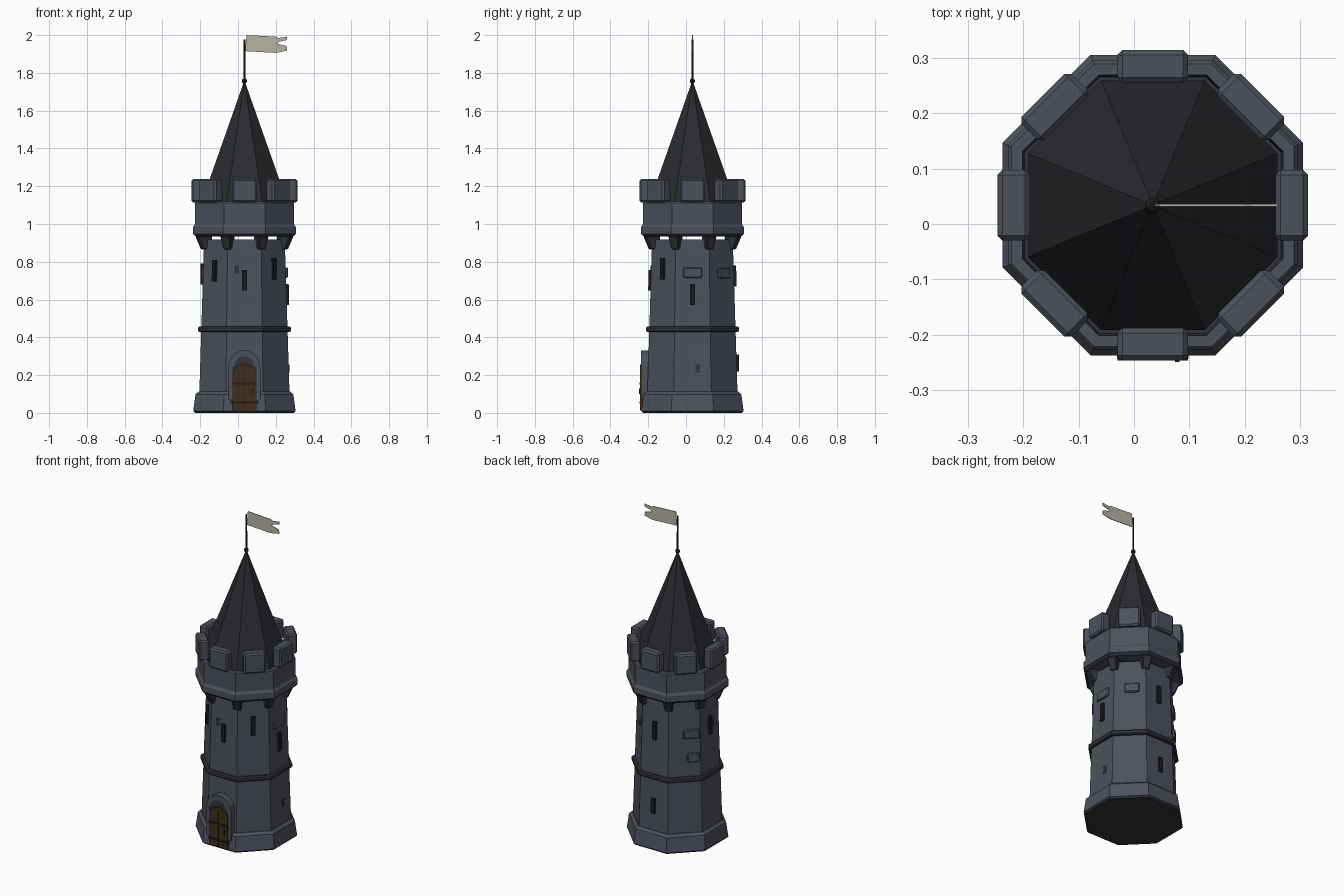
import bpy, bmesh, math
from mathutils import Matrix, Vector

if "Cube" in bpy.data.objects:
    bpy.data.objects.remove(bpy.data.objects["Cube"])

CX = CY = 0.034                       # tower axis


def mat(name, r, g, b):
    m = bpy.data.materials.new(name)
    m.diffuse_color = (r, g, b, 1)
    m.use_nodes = True
    m.node_tree.nodes["Principled BSDF"].inputs["Base Color"].default_value = m.diffuse_color
    return m


STONE = mat("slate stone", 0.074, 0.083, 0.108)
TRIM = mat("dark stone", 0.032, 0.034, 0.045)
ROOF = mat("roof slate", 0.023, 0.024, 0.029)
SLIT = mat("slit shadow", 0.011, 0.011, 0.013)
WOOD = mat("door wood", 0.050, 0.027, 0.011)
IRON = mat("dark iron", 0.014, 0.012, 0.011)
CLOTH = mat("flag cloth", 0.48, 0.45, 0.37)


def finish(name, bm, mats, bevel=0):
    bmesh.ops.recalc_face_normals(bm, faces=bm.faces[:])
    me = bpy.data.meshes.new(name)
    bm.to_mesh(me)
    bm.free()
    ob = bpy.data.objects.new(name, me)
    bpy.context.collection.objects.link(ob)
    for m in mats:
        me.materials.append(m)
    if bevel:
        b = ob.modifiers.new("edge", 'BEVEL')
        b.width = bevel
        b.segments = 1
    return ob


def octagon(name, profile, mats, ring=False, dark=()):
    """Loft an eight-sided shape through (apothem, z) pairs; dark lists trim steps."""
    bm = bmesh.new()
    k = 1 / math.cos(math.pi / 8)
    loops = []
    for r, z in profile:
        loops.append([bm.verts.new((CX + r * k * math.cos(math.pi * (i + .5) / 4),
                                    CY + r * k * math.sin(math.pi * (i + .5) / 4), z))
                      for i in range(8)])
    n = len(loops)
    for j in range(n if ring else n - 1):
        a, b = loops[j], loops[(j + 1) % n]
        for i in range(8):
            f = bm.faces.new((a[i], a[(i + 1) % 8], b[(i + 1) % 8], b[i]))
            f.material_index = 1 if j in dark else 0
    if not ring:
        for loop in (loops[0], loops[-1]):
            bm.faces.new(loop).material_index = len(mats) - 1
    return finish(name, bm, mats)


def block(name, deg, r0, r1, width, z0, z1, m, side=0, bevel=0, lean=0, taper=1, foot=1):
    """Block at an angle round the axis; taper and foot shrink its lower end."""
    bm = bmesh.new()
    bmesh.ops.create_cube(bm, size=1)
    for v in bm.verts:
        low = v.co.z < 0
        out = v.co.x > 0
        r = r1 if out else r0
        if low and out:
            r = r0 + (r1 - r0) * foot
        if not low and out:
            r -= lean
        v.co = (r, side + v.co.y * width * (taper if low else 1), z0 if low else z1)
    bm.transform(Matrix.Translation((CX, CY, 0)) @ Matrix.Rotation(math.radians(deg), 4, 'Z'))
    return finish(name, bm, [m], bevel)


def plate(name, pts, y0, y1, m, bevel=0):
    """Extrude an x-z outline from y0 to y1."""
    bm = bmesh.new()
    f = bm.faces.new([bm.verts.new((x, y0, z)) for x, z in pts])
    g = bmesh.ops.extrude_face_region(bm, geom=[f])["geom"]
    for v in g:
        if isinstance(v, bmesh.types.BMVert):
            v.co.y = y1
    return finish(name, bm, [m], bevel)


def arch(half, z0, spring, top, n=8):
    pts = [(CX - half, z0), (CX + half, z0)]
    return pts + [(CX + half * math.cos(math.pi * i / n),
                   spring + (top - spring) * math.sin(math.pi * i / n)) for i in range(n + 1)]


def wall(z):
    return 0.242 - 0.031 * z


# Footing, shaft and string course
octagon("footing", [(.262, 0), (.271, .01), (.259, .098), (.244, .112), (.22, .112)],
        [STONE, TRIM], dark=(0,))
octagon("shaft", [(wall(.1), .1), (wall(.44), .44), (wall(.918), .918)], [STONE])
octagon("string_course", [(.22, .428), (.24, .428), (.246, .434), (.246, .45),
                          (.24, .457), (.22, .457)], [TRIM], ring=True)

# Battlement ring, its floor and merlons
octagon("parapet", [(.20, .933), (.258, .933), (.272, .948), (.272, .985), (.262, 1.0),
                    (.262, 1.112), (.256, 1.12), (.236, 1.12), (.232, 1.10), (.20, 1.10)],
        [STONE, TRIM], ring=True, dark=(1, 7, 8))
octagon("parapet_floor", [(.21, .935), (.21, 1.105)], [TRIM])
for i in range(8):
    block("merlon", i * 45, .222, .281, .128, 1.115, 1.238, STONE, bevel=.009)
    block("corbel", i * 45 + 22.5, .195, .272, .056, .866, .936, TRIM,
          bevel=.005, taper=.75, foot=.62)

# Spire roof
octagon("roof", [(.226, 1.105), (.226, 1.118), (.003, 1.752)], [ROOF])

# Arrow slits: angle, bottom, top
for deg, z0, z1 in [(-90, .648, .757), (-135, .695, .81), (-45, .705, .82), (0, .57, .682),
                    (90, .67, .78), (90, .218, .308), (180, .68, .79)]:
    r = wall((z0 + z1) / 2)
    block("arrow_slit", deg, r - .02, r + .014, .025, z0, z1, SLIT, lean=.002)

# Raised stones: angle, sideways shift, bottom, top, width
for deg, s, z0, z1, w in [(0, 0, .715, .77, .10), (45, .012, .712, .768, .085),
                          (135, .04, .69, .745, .095), (135, .05, .545, .60, .07),
                          (180, .05, .72, .765, .05), (-90, -.04, .735, .78, .025),
                          (0, .028, .215, .257, .022)]:
    r = wall((z0 + z1) / 2)
    big = w > .03
    block("raised_stone", deg, r - .02, r + (.012 if big else .004), w, z0, z1,
          STONE if big else TRIM, side=s, bevel=.005 if big else 0)

# Doorway: surround, arch stones, leaf, straps and pull
plate("door_surround", arch(.076, .03, .235, .318), -.232, -.18, TRIM)
n = 7
for i in range(n):
    a0, a1 = math.pi * i / n, math.pi * (i + 1) / n
    pts = [(CX + r * math.cos(a), .248 + r * math.sin(a))
           for r, a in ((.052, a0), (.084, a0), (.084, a1), (.052, a1))]
    plate("arch_stone", pts, -.238, -.19, STONE)
for s in (-1, 1):
    x = CX + s * .074
    plate("door_jamb", [(x - .01, .07), (x + .01, .07), (x + .01, .248), (x - .01, .248)],
          -.238, -.19, STONE)
plate("door_leaf", arch(.065, .012, .205, .257), -.243, -.2, WOOD)
for z in (.055, .155):
    plate("door_strap", [(CX - .064, z - .006), (CX + .064, z - .006),
                         (CX + .064, z + .006), (CX - .064, z + .006)], -.247, -.24, IRON)
for i in (-1, 0, 1):
    x = CX + i * .032
    plate("plank_gap", [(x - .001, .015), (x + .001, .015), (x + .001, .235), (x - .001, .235)],
          -.2445, -.24, IRON)
plate("door_pull", [(CX + .04, .10), (CX + .048, .10), (CX + .048, .13), (CX + .04, .13)],
      -.25, -.24, IRON)

# Finial, flagpole and swallow-tailed flag
bm = bmesh.new()
bmesh.ops.create_icosphere(bm, subdivisions=2, radius=.014,
                           matrix=Matrix.Translation((CX, CY, 1.757)))
finish("finial", bm, [IRON])
bm = bmesh.new()
bmesh.ops.create_cone(bm, cap_ends=True, segments=8, radius1=.0055, radius2=.0045,
                      depth=.24, matrix=Matrix.Translation((CX, CY, 1.857)))
finish("flagpole", bm, [IRON])
plate("flag", [(.038, 1.915), (.20, 1.906), (.26, 1.918), (.258, 1.942), (.208, 1.955),
               (.222, 1.966), (.26, 1.974), (.26, 1.992), (.215, 1.985), (.20, 1.992),
               (.045, 2.0)], CY - .002, CY + .002, CLOTH)
